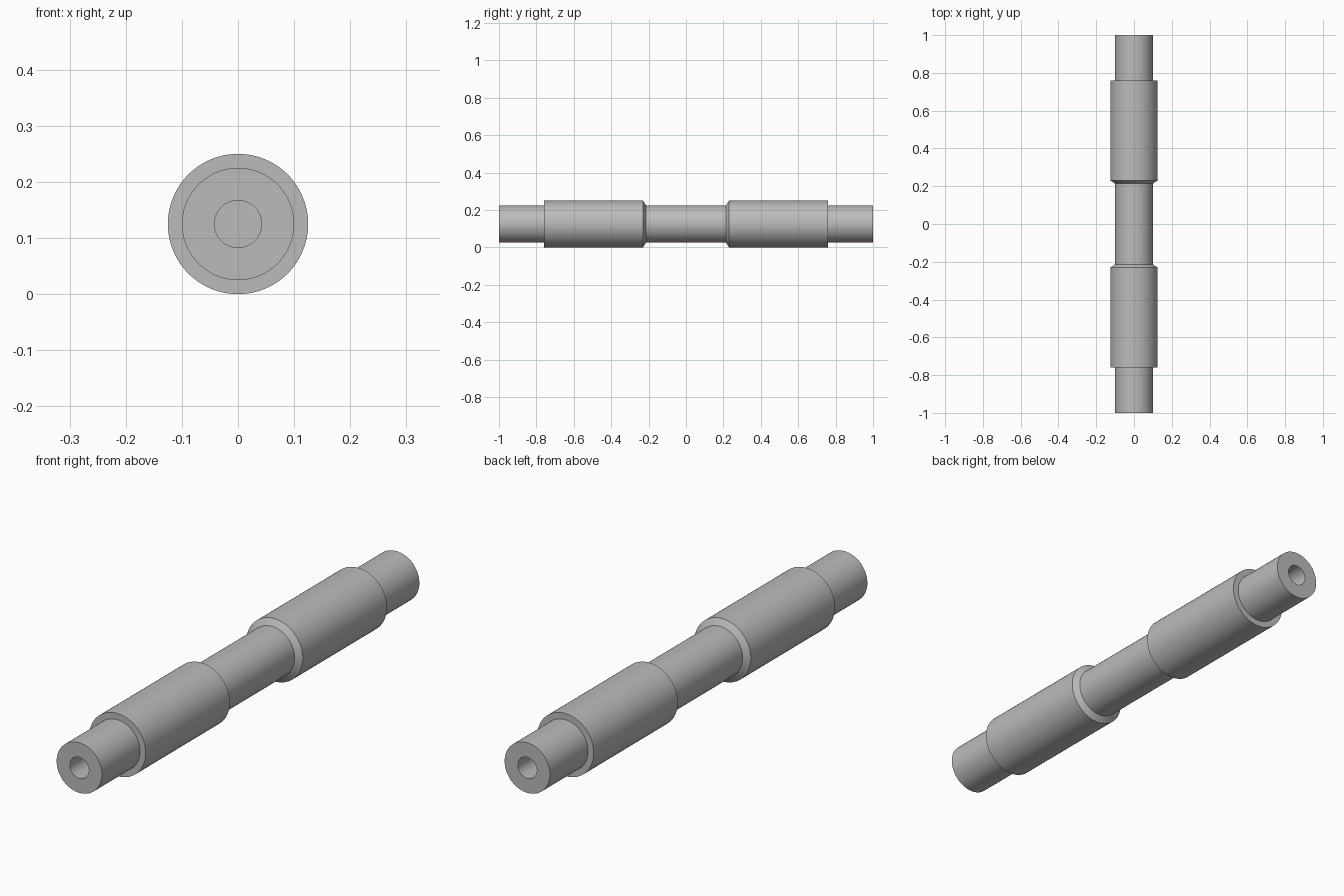
import bpy
import bmesh
import math
from mathutils import Matrix, Vector

cube = bpy.data.objects.get("Cube")
if cube:
    bpy.data.objects.remove(cube, do_unlink=True)

SLEEVE_R, SHAFT_R, BORE_R = 0.125, 0.10, 0.042
SEGMENTS = 96

steel = bpy.data.materials.new("steel_grey")
steel.use_nodes = True
grey = (0.5, 0.5, 0.5, 1.0)
steel.diffuse_color = grey
steel.node_tree.nodes["Principled BSDF"].inputs["Base Color"].default_value = grey

# Half profile (radius, distance along the axis) from the middle to the bore floor
half = [
    (SHAFT_R, 0.214),    # neck meets chamfer
    (SLEEVE_R, 0.23),    # chamfer meets sleeve
    (SLEEVE_R, 0.76),    # sleeve shoulder
    (SHAFT_R, 0.76),
    (SHAFT_R, 1.0),      # end face
    (BORE_R, 1.0),
    (BORE_R, 0.75),      # blind bore
    (0.0, 0.75),
]
profile = [(r, -y) for r, y in reversed(half)] + half

# Stepped shaft, spun around the y axis
bm = bmesh.new()
verts = [bm.verts.new((r, y, 0)) for r, y in profile]
edges = [bm.edges.new(pair) for pair in zip(verts, verts[1:])]
bmesh.ops.spin(bm, geom=verts + edges, cent=(0, 0, 0), axis=(0, 1, 0),
               angle=math.tau, steps=SEGMENTS, use_duplicate=False)
bmesh.ops.remove_doubles(bm, verts=bm.verts, dist=1e-5)
bmesh.ops.recalc_face_normals(bm, faces=bm.faces)
bmesh.ops.transform(bm, matrix=Matrix.Translation(Vector((0, 0, SLEEVE_R))), verts=bm.verts)
mesh = bpy.data.meshes.new("stepped_shaft")
bm.to_mesh(mesh)
bm.free()
mesh.materials.append(steel)

shaft = bpy.data.objects.new("stepped_shaft", mesh)
bpy.context.collection.objects.link(shaft)
bpy.ops.object.select_all(action="DESELECT")
shaft.select_set(True)
bpy.context.view_layer.objects.active = shaft
bpy.ops.object.shade_smooth_by_angle(angle=math.radians(30))
